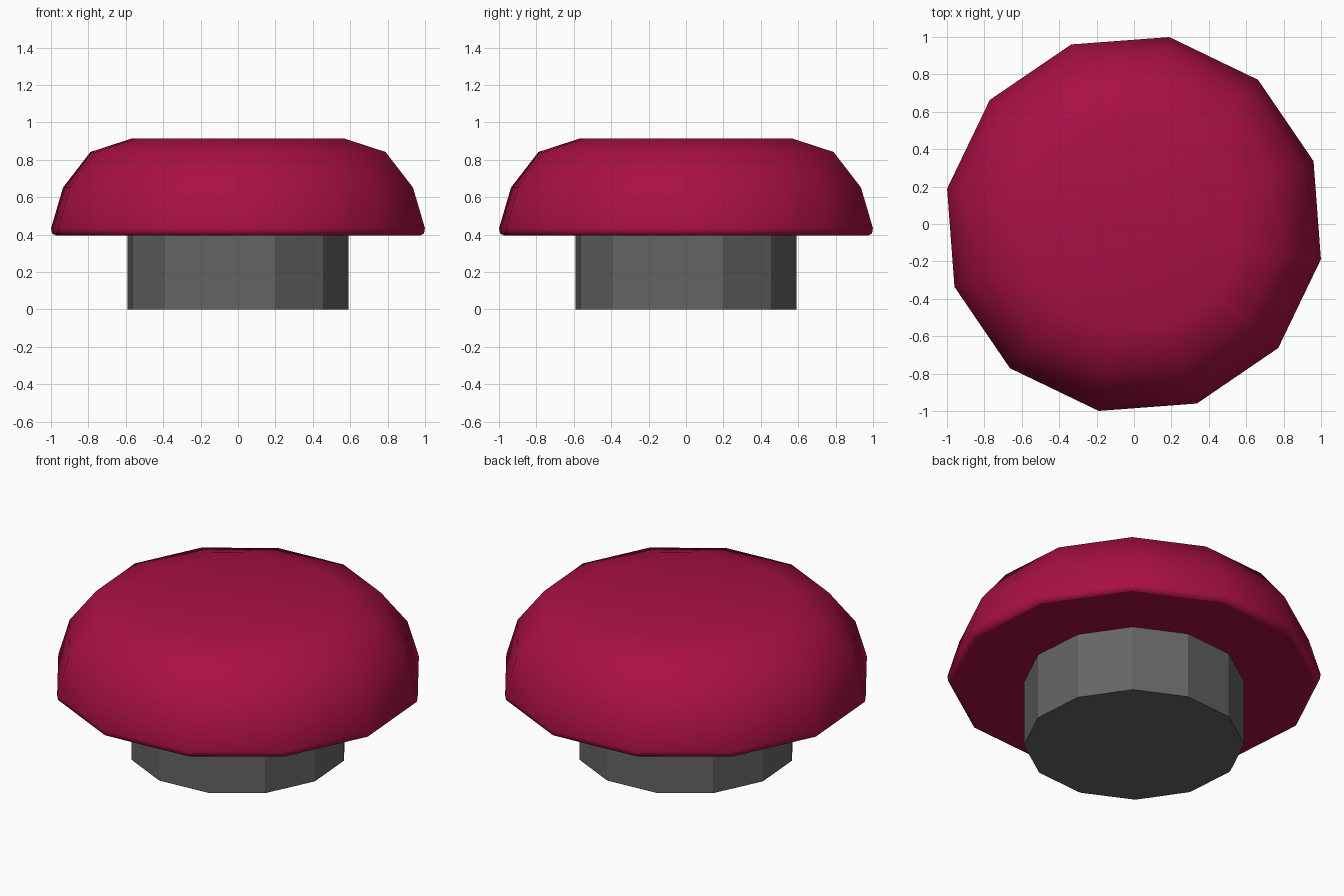
import bpy, bmesh, math

if "Cube" in bpy.data.objects:
    bpy.data.objects.remove(bpy.data.objects["Cube"])

SIDES = 12
PHASE = math.radians(-10.7)


def material(name, rgb):
    m = bpy.data.materials.new(name)
    m.diffuse_color = (*rgb, 1)
    m.use_nodes = True
    m.node_tree.nodes["Principled BSDF"].inputs["Base Color"].default_value = m.diffuse_color
    return m


def lathe(name, profile, mat, smooth):
    """Closed solid of stacked 12-sided rings; profile is (radius, z) from the bottom up."""
    bm = bmesh.new()
    rings = []
    for r, z in profile:
        rings.append([bm.verts.new((r * math.cos(PHASE + i * math.tau / SIDES),
                                    r * math.sin(PHASE + i * math.tau / SIDES), z))
                      for i in range(SIDES)])
    for a, b in zip(rings, rings[1:]):
        for i in range(SIDES):
            j = (i + 1) % SIDES
            bm.faces.new((a[i], a[j], b[j], b[i])).smooth = smooth
    bm.faces.new(rings[0][::-1])
    bm.faces.new(rings[-1]).smooth = smooth
    mesh = bpy.data.meshes.new(name)
    bm.to_mesh(mesh)
    bm.free()
    mesh.materials.append(mat)
    obj = bpy.data.objects.new(name, mesh)
    bpy.context.collection.objects.link(obj)
    return obj


# Faceted stem
lathe("stem", [(0.6, 0), (0.6, 0.4)], material("dark_grey", (0.13, 0.13, 0.13)), False)

# Smooth domed cap with a small rounded rim
lathe("cap", [(0.99, 0.395), (1.012, 0.406), (1.017, 0.435), (0.952, 0.652),
              (0.803, 0.842), (0.575, 0.915)],
      material("crimson", (0.4, 0.005, 0.06)), True)
